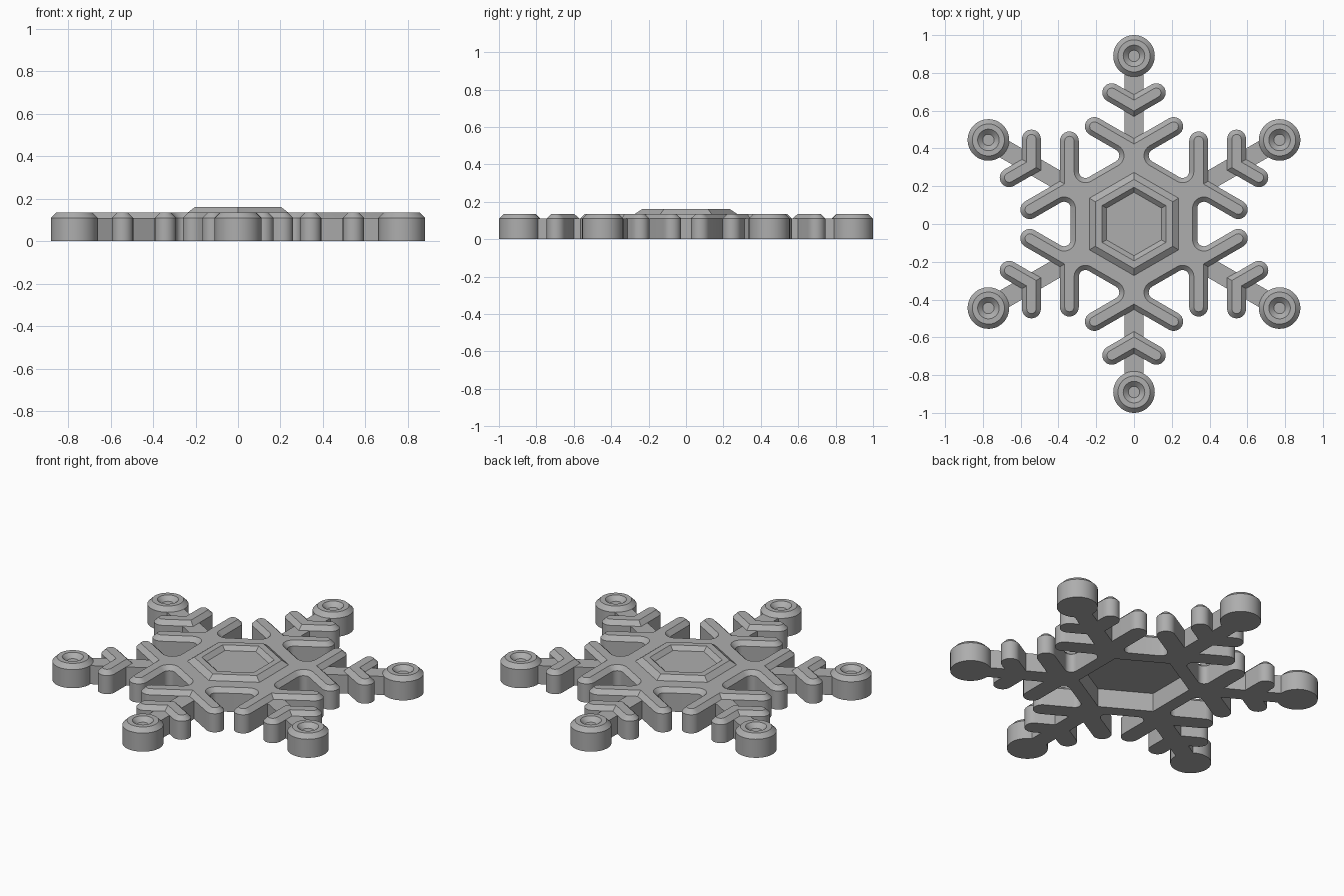
import bpy, bmesh
from math import sin, cos, pi, radians
from mathutils import Vector, Matrix

if "Cube" in bpy.data.objects:
    bpy.data.objects.remove(bpy.data.objects["Cube"])

SIDE = 0.11      # height of the vertical walls
BEVEL = 0.025    # size of the top chamfer
WIDTH = 0.05     # half width of the branches

grey = bpy.data.materials.new("matte_grey")
grey.use_nodes = True
grey.diffuse_color = (0.42, 0.42, 0.42, 1)
grey.node_tree.nodes["Principled BSDF"].inputs["Base Color"].default_value = grey.diffuse_color


def make_mesh(bm, name):
    bmesh.ops.recalc_face_normals(bm, faces=bm.faces)
    mesh = bpy.data.meshes.new(name)
    bm.to_mesh(mesh)
    bm.free()
    mesh.materials.append(grey)
    return mesh


def add(name, mesh, turn=0):
    obj = bpy.data.objects.new(name, mesh)
    obj.rotation_euler.z = turn
    bpy.context.collection.objects.link(obj)
    return obj


def raised(name, outline, bevel=BEVEL):
    """Extrude a counterclockwise outline and chamfer its top edge."""
    bm = bmesh.new()
    low = [bm.verts.new((x, y, 0)) for x, y in outline]
    high = [bm.verts.new((x, y, SIDE)) for x, y in outline]
    for i in range(len(low)):
        bm.faces.new((low[i - 1], low[i], high[i], high[i - 1]))
    bm.faces.new(low[::-1])
    top = bm.faces.new(high)
    bm.normal_update()
    if bevel:
        bmesh.ops.inset_region(bm, faces=[top], thickness=bevel, use_even_offset=True)
        for v in top.verts:
            v.co.z = SIDE + bevel
    return make_mesh(bm, name)


def turned(name, sides, profile, centre=0):
    """Stack rings of (radius, z), capped at both ends, centred at y = centre."""
    bm = bmesh.new()
    rings = [[bm.verts.new((r * sin(2 * pi * i / sides), centre + r * cos(2 * pi * i / sides), z))
              for i in range(sides)] for r, z in profile]
    for a, b in zip(rings, rings[1:]):
        for i in range(sides):
            bm.faces.new((a[i - 1], a[i], b[i], b[i - 1]))
    bm.faces.new(rings[0])
    bm.faces.new(rings[-1])
    return make_mesh(bm, name)


def arc(centre, radius, start, end, steps):
    angles = [radians(start + (end - start) * i / steps) for i in range(steps + 1)]
    return [(centre[0] + radius * cos(a), centre[1] + radius * sin(a)) for a in angles]


def mirrored(half):
    """Complete a right half whose last point lies on the centre line."""
    return half + [(-x, y) for x, y in half[-2::-1]]


def branch(root, reach):
    """Rounded end of a branch rising at 30 degrees, then the notch above its root."""
    end = (reach, root + reach * sin(pi / 6) / cos(pi / 6))
    return arc(end, WIDTH, -60, 120, 12) + [(0, root + WIDTH / cos(pi / 6))]


# Hexagonal body with six pairs of long branches, filleted where they meet it
ROOT, APOTHEM, FILLET = 0.395, 0.335, 0.035
edge = Vector((WIDTH * sin(pi / 6), ROOT - WIDTH * cos(pi / 6)))
along = Vector((cos(pi / 6), sin(pi / 6)))
normal = Vector((sin(pi / 6), cos(pi / 6)))
corner = edge + along * ((APOTHEM - edge.dot(normal)) / along.dot(normal))
half = arc(corner + Vector((2 * FILLET, 0)), FILLET, 240, 120, 8) + branch(ROOT, 0.21)
sector = [Vector(p) for p in mirrored(half)]
outline = []
for k in range(6):
    spin = Matrix.Rotation(k * pi / 3, 2)
    outline += [tuple(spin @ p) for p in sector]
body = add("body", raised("body", outline))

# Hexagonal hollow in the underside
cutter = add("hollow_cutter", turned("hollow_cutter", 6, [(0.3, -0.1), (0.3, SIDE)]))
cutter.hide_render = True
cut = body.modifiers.new("hollow", "BOOLEAN")
cut.operation = "DIFFERENCE"
cut.solver = "EXACT"
cut.object = cutter
bpy.context.view_layer.objects.active = body
bpy.ops.object.modifier_apply(modifier=cut.name)
bpy.data.objects.remove(cutter)

# Raised centre with a sunken hexagonal panel
rim = [(0.273, 0.13), (0.273, 0.135), (0.236, 0.16), (0.195, 0.16), (0.168, 0.137)]
parts = [body, add("centre_hexagon", turned("centre_hexagon", 6, rim))]

# Arms: stem, small chevron and dished round tip
stem = raised("stem", [(-WIDTH, 0.4), (WIDTH, 0.4), (WIDTH, 0.85), (-WIDTH, 0.85)], bevel=0)
ROOT2 = 0.627
chevron = raised("chevron", [(0, ROOT2 - WIDTH / cos(pi / 6))] + mirrored(branch(ROOT2, 0.118)))
tip = turned("round_tip", 40, [(0.11, 0), (0.11, SIDE), (0.085, SIDE + BEVEL), (0.057, SIDE + BEVEL),
                               (0.03, SIDE)], centre=0.89)
for k in range(6):
    for name, mesh in (("stem", stem), ("chevron", chevron), ("round_tip", tip)):
        parts.append(add(f"{name}_{k + 1}", mesh, k * pi / 3))

# Smooth the rounded walls and keep the chamfer edges sharp
for mesh in {p.data.name: p.data for p in parts}.values():
    mesh.shade_smooth()
    mesh.set_sharp_from_angle(angle=radians(30))
